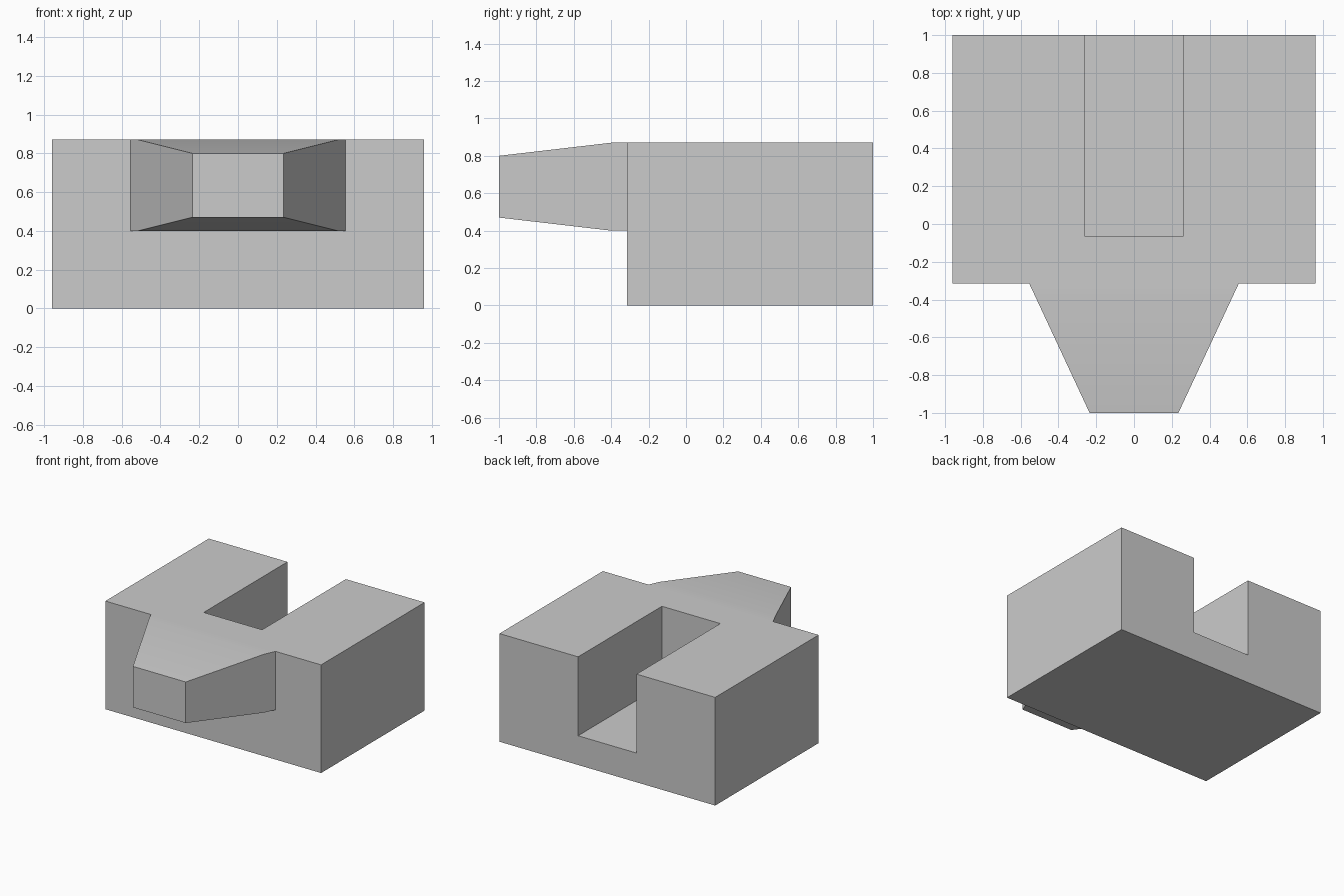
import bpy
import bmesh
import math

if "Cube" in bpy.data.objects:
    bpy.data.objects.remove(bpy.data.objects["Cube"], do_unlink=True)

grey = bpy.data.materials.new("light_grey")
grey.use_nodes = True
colour = (0.6, 0.6, 0.6, 1.0)
grey.diffuse_color = colour
grey.node_tree.nodes["Principled BSDF"].inputs["Base Color"].default_value = colour


def loft(name, sections):
    """Closed solid through rectangles given as (y, half_width, z_low, z_high)."""
    bm = bmesh.new()
    rings = [[bm.verts.new((x, y, z)) for x, z in
              ((-w, low), (w, low), (w, high), (-w, high))]
             for y, w, low, high in sections]
    bm.faces.new(rings[0])
    bm.faces.new(rings[-1])
    for a, b in zip(rings, rings[1:]):
        for i in range(4):
            j = (i + 1) % 4
            bm.faces.new((a[i], a[j], b[j], b[i]))
    bmesh.ops.recalc_face_normals(bm, faces=bm.faces)
    mesh = bpy.data.meshes.new(name)
    bm.to_mesh(mesh)
    bm.free()
    mesh.materials.append(grey)
    obj = bpy.data.objects.new(name, mesh)
    bpy.context.collection.objects.link(obj)
    return obj


def combine(target, other, operation):
    """Apply a boolean and discard the helper solid."""
    mod = target.modifiers.new(operation.lower(), "BOOLEAN")
    mod.operation = operation
    mod.solver = "EXACT"
    mod.object = other
    bpy.context.view_layer.objects.active = target
    bpy.ops.object.modifier_apply(modifier=mod.name)
    bpy.data.objects.remove(other, do_unlink=True)


FRONT, TOP = -0.315, 0.87

# Main block
block = loft("notched_block", [(FRONT, 0.96, 0, TOP), (1, 0.96, 0, TOP)])

# Tapered nose, running a little way into the block
nose = loft("tapered_nose", [(-1, 0.235, 0.47, 0.80), (-0.4, 0.515, 0.40, TOP),
                             (FRONT, 0.555, 0.40, TOP), (-0.2, 0.555, 0.40, TOP)])
combine(block, nose, "UNION")

# Slot open at the top and back
slot = loft("slot_cutter", [(-0.065, 0.26, 0.235, 1.2), (1.2, 0.26, 0.235, 1.2)])
combine(block, slot, "DIFFERENCE")

# Soften only the shallow creases of the nose
bpy.ops.object.select_all(action="DESELECT")
block.select_set(True)
bpy.context.view_layer.objects.active = block
bpy.ops.object.shade_smooth_by_angle(angle=math.radians(30))
